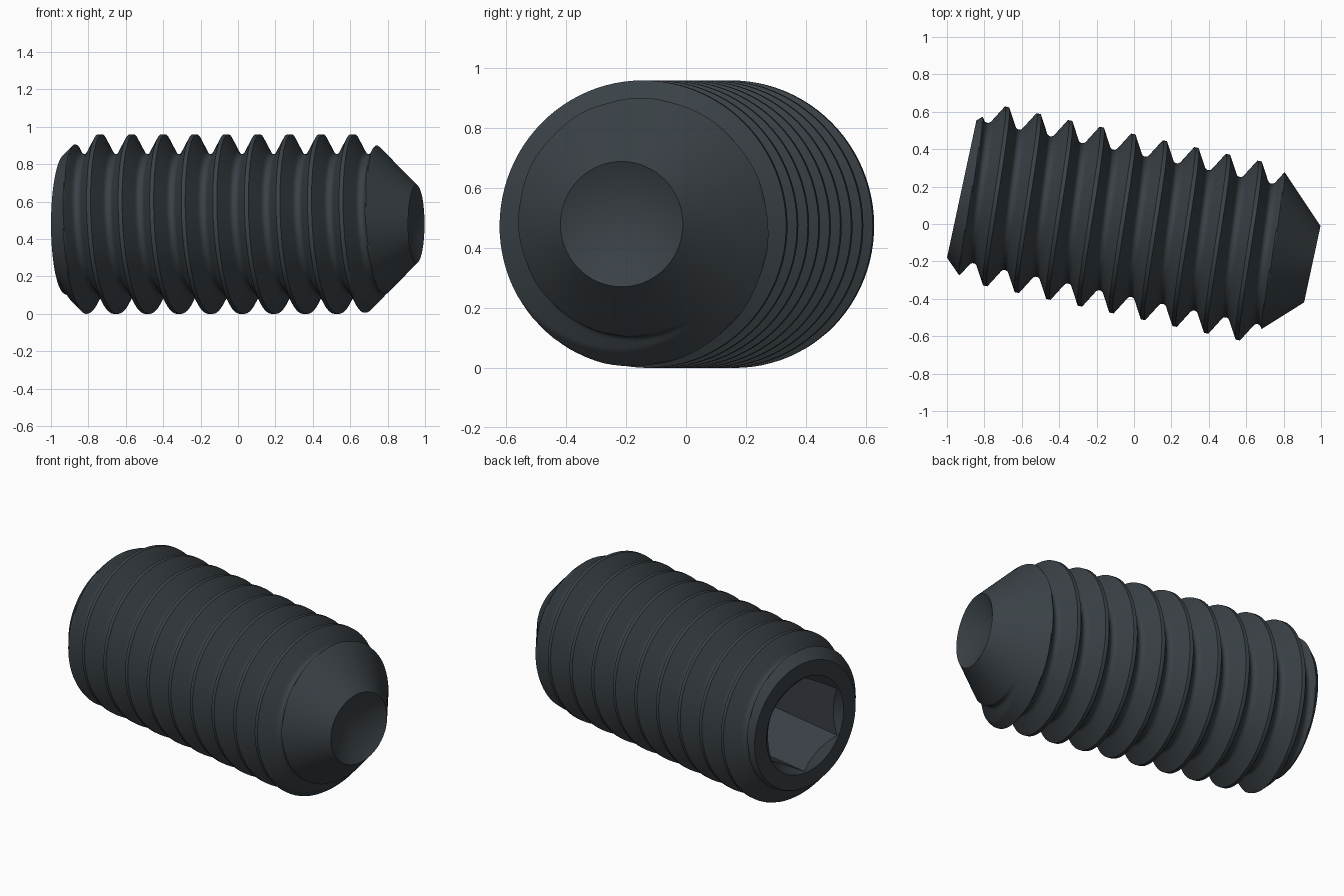
import bpy, bmesh
from math import sin, cos, pi, sqrt, radians

if "Cube" in bpy.data.objects:
    bpy.data.objects.remove(bpy.data.objects["Cube"], do_unlink=True)

# Main dimensions; the screw axis is local x
SIDES, STEPS, TURNS = 96, 32, 14
PITCH, CREST, ROOT_FILLET = 0.1726, 0.48, 0.0258
HEAD_X, CUP_X = -0.94, 0.977
HEAD_R, CUP_R = 0.375, 0.209
START_X = -0.795 - 2 * PITCH
HEX_FLAT, SOCKET_R, SOCKET_DEPTH, CUP_DEPTH = 0.2425, 0.287, 0.56, 0.11


def thread_radius(phase):
    """60 degree thread: flat crest, straight flanks, rounded root."""
    d = min(phase, 1 - phase)
    v_depth = (0.5 - 1 / 16) * PITCH * sqrt(3)
    x = (0.5 - d) * PITCH
    if x < ROOT_FILLET * cos(pi / 6):
        return CREST - v_depth + 2 * ROOT_FILLET - sqrt(ROOT_FILLET**2 - x * x)
    return CREST - max(0, d - 1 / 16) * PITCH * sqrt(3)


bm = bmesh.new()


def point(x, r, i):
    a = 2 * pi * i / SIDES
    return bm.verts.new((x, r * cos(a), r * sin(a)))


def ring(x, r):
    return [point(x, r, i) for i in range(SIDES)]


def add_face(verts):
    verts = list(dict.fromkeys(verts))
    if len(verts) > 2:
        bm.faces.new(verts)


def bridge(a, b):
    for i in range(SIDES):
        k = (i + 1) % SIDES
        add_face((a[i], a[k], b[k], b[i]))


def fan(a, x):
    tip = bm.verts.new((x, 0, 0))
    for i in range(SIDES):
        add_face((a[i], a[(i + 1) % SIDES], tip))


# Helical thread, trimmed by the head chamfer and the point cone
head_ring = ring(HEAD_X, HEAD_R)
cup_ring = ring(CUP_X, CUP_R)
cache = {}


def thread_vert(i, j):
    if i == SIDES:
        i, j = 0, j + STEPS
    x = START_X + PITCH * (j / STEPS + i / SIDES)
    if x <= HEAD_X + 1e-4:
        return head_ring[i]
    if x >= CUP_X - 1e-4:
        return cup_ring[i]
    if (i, j) not in cache:
        r = min(thread_radius(j % STEPS / STEPS),
                HEAD_R + (x - HEAD_X) * 0.95,
                CUP_R + (CUP_X - x) * 0.97)
        cache[i, j] = point(x, r, i)
    return cache[i, j]


for i in range(SIDES):
    for j in range(STEPS * TURNS):
        add_face((thread_vert(i, j), thread_vert(i + 1, j),
                  thread_vert(i + 1, j + 1), thread_vert(i, j + 1)))

# Cupped point
fan(cup_ring, CUP_X - CUP_DEPTH)

# Head face, countersink and hexagonal socket
socket_rim = ring(HEAD_X, SOCKET_R)
lip, floor = [], []
for i in range(SIDES):
    a = (2 * pi * i / SIDES + pi / 6) % (pi / 3) - pi / 6
    r = HEX_FLAT / cos(a)
    lip.append(point(HEAD_X + (SOCKET_R - r) * 0.8, r, i))
    floor.append(point(HEAD_X + SOCKET_DEPTH, r, i))
bridge(head_ring, socket_rim)
bridge(socket_rim, lip)
bridge(lip, floor)
fan(floor, HEAD_X + SOCKET_DEPTH)

bmesh.ops.recalc_face_normals(bm, faces=bm.faces)
mesh = bpy.data.meshes.new("set_screw")
bm.to_mesh(mesh)
bm.free()

# Dark steel
steel = bpy.data.materials.new("dark_steel")
steel.use_nodes = True
colour = (0.042, 0.053, 0.062, 1)
steel.diffuse_color = colour
steel.node_tree.nodes["Principled BSDF"].inputs["Base Color"].default_value = colour
mesh.materials.append(steel)

screw = bpy.data.objects.new("set_screw", mesh)
bpy.context.collection.objects.link(screw)
screw.location = (-0.002, -0.01, 0.48)
screw.rotation_euler.z = radians(-12.1)
bpy.ops.object.select_all(action="DESELECT")
screw.select_set(True)
bpy.context.view_layer.objects.active = screw
bpy.ops.object.shade_smooth_by_angle(angle=radians(30))
